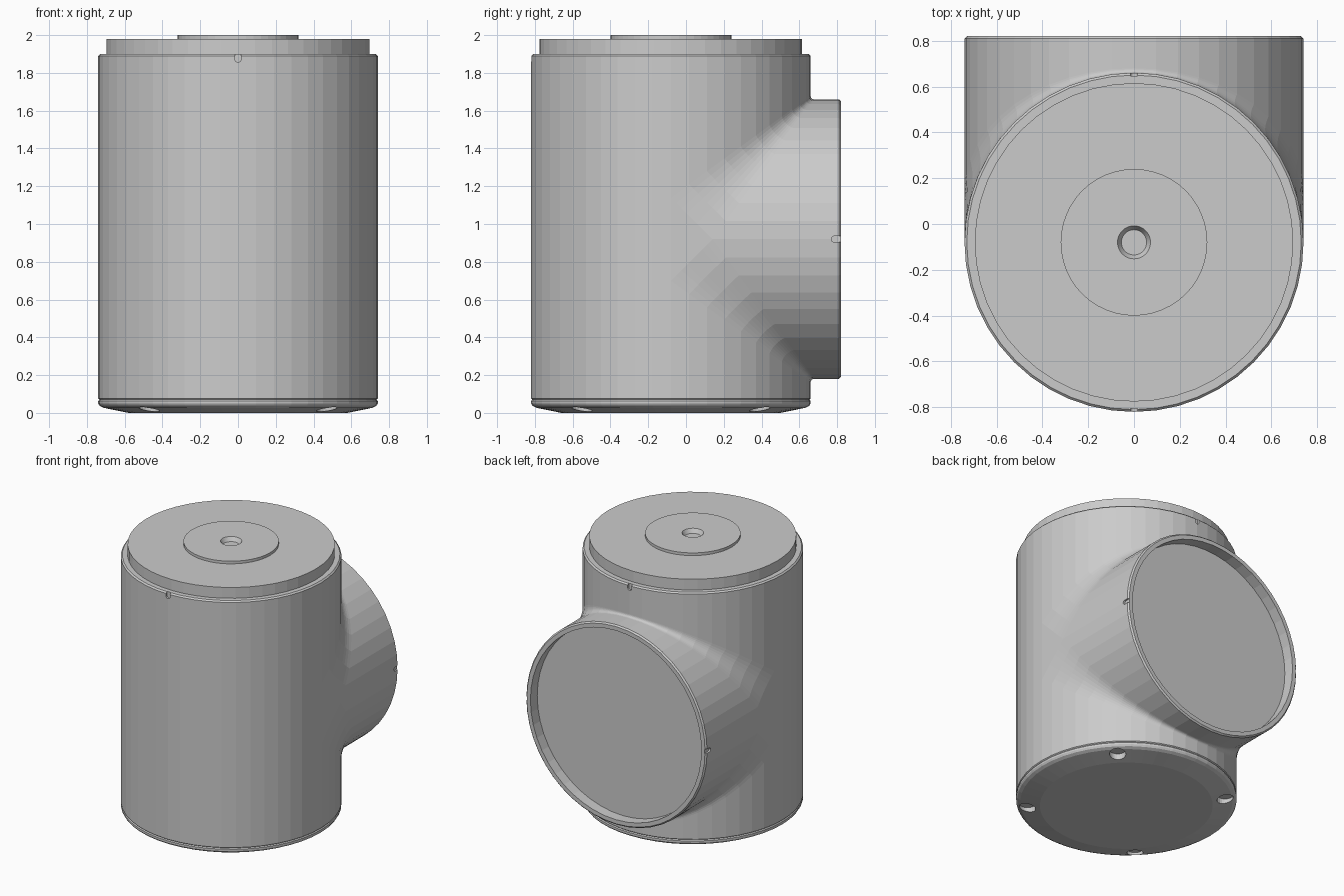
import bpy, bmesh, math
from mathutils import Vector

if "Cube" in bpy.data.objects:
    bpy.data.objects.remove(bpy.data.objects["Cube"])

R, CY, CZ = 0.74, -0.08, 0.92      # pipe radius, main axis y, branch axis z
END = 0.90                         # branch end, measured from the main axis
N = 48

grey = bpy.data.materials.new("light_grey")
grey.diffuse_color = (0.6, 0.6, 0.6, 1)
grey.use_nodes = True
grey.node_tree.nodes["Principled BSDF"].inputs["Base Color"].default_value = grey.diffuse_color


def finish(bm, name, material=grey):
    bmesh.ops.remove_doubles(bm, verts=bm.verts, dist=1e-5)
    bmesh.ops.recalc_face_normals(bm, faces=bm.faces)
    mesh = bpy.data.meshes.new(name)
    bm.to_mesh(mesh)
    bm.free()
    ob = bpy.data.objects.new(name, mesh)
    bpy.context.collection.objects.link(ob)
    if material:
        mesh.materials.append(material)
    return ob


def poly(bm, pts):
    return bm.faces.new([bm.verts.new(p) for p in pts])


def skin(bm, columns):
    """Quads between neighbouring columns of points."""
    for c, d in zip(columns, columns[1:]):
        for i in range(len(c) - 1):
            poly(bm, (c[i], d[i], d[i + 1], c[i + 1]))


def ring(r, z):
    return [Vector((r * math.cos(2 * math.pi * i / N), CY + r * math.sin(2 * math.pi * i / N), z))
            for i in range(N)]


def turned(name, profile, close_start=False, close_end=False):
    bm = bmesh.new()
    rings = [ring(r, z) for r, z in profile]
    skin(bm, [r + r[:1] for r in rings])
    if close_start:
        poly(bm, rings[0])
    if close_end:
        poly(bm, rings[-1])
    return finish(bm, name)


def cut(ob, cutter):
    """Subtract the cutter, then drop the hidden discs where parts meet."""
    cutter.hide_render = True
    mod = ob.modifiers.new("cut", 'BOOLEAN')
    mod.operation, mod.solver, mod.object = 'DIFFERENCE', 'EXACT', cutter
    bpy.context.view_layer.objects.active = ob
    bpy.ops.object.modifier_apply(modifier=mod.name)
    bpy.data.objects.remove(cutter)
    bm = bmesh.new()
    bm.from_mesh(ob.data)
    hidden = []
    for f in bm.faces:
        c = f.calc_center_median()
        if abs(f.normal.z) > 0.99 and math.hypot(c.x, c.y - CY) < 0.1 and c.z > 0.03:
            hidden.append(f)
    bmesh.ops.delete(bm, geom=hidden, context='FACES')
    bm.to_mesh(ob.data)
    bm.free()


# Housing: main pipe blended into a side branch of equal radius
def P(x, y, z):
    return Vector((x, CY + y, CZ + z))


def reach(a):                       # where the blend starts
    return 0.22 + 0.73 * a


def main_pts(t, profile):
    return [Vector((r * math.cos(t), CY + r * math.sin(t), z)) for r, z in profile]


def blend_pts(t, s, steps=8):
    x, a = R * math.cos(t), max(0.0, R * math.sin(t))
    b = reach(a)
    k = a * (b - a) / 2 / (x * x + a * a / 2)
    m = (a + b) / 2 - k * a / 2
    p, c, q = P(x, a, s * b), P(x - k * x, m, s * m), P(x, b, s * a)
    return [p * (1 - u) ** 2 + c * 2 * u * (1 - u) + q * u * u
            for u in (i / steps for i in range(steps + 1))]


LOW = [(R - 0.006, 0.07), (R, 0.076)]
TOP = [(R, 1.89), (R - 0.01, 1.90), (0.695, 1.90)]
RIM = [(R, END - 0.01), (R - 0.01, END), (0.70, END), (0.70, END - 0.08)]
back = [math.pi * i / (N // 2) for i in range(N // 2 + 1)]
front = [math.pi + t for t in back]
b0 = reach(0)

bm = bmesh.new()
skin(bm, [main_pts(t, LOW + [(R, CZ - b0), (R, CZ + b0)] + TOP) for t in front])
skin(bm, [main_pts(t, LOW + [(R, CZ - reach(R * math.sin(t)))]) for t in back])
skin(bm, [main_pts(t, [(R, CZ + reach(R * math.sin(t)))] + TOP) for t in back])
for s in (1, -1):
    skin(bm, [blend_pts(t, s) for t in back])
    skin(bm, [[P(R * math.cos(t), reach(R * math.sin(t)), s * R * math.sin(t))]
              + [P(r * math.cos(t), y, s * r * math.sin(t)) for r, y in RIM] for t in back])
for t in (0, math.pi):              # flat cheeks between the blends
    poly(bm, blend_pts(t, 1) + blend_pts(t, -1)[-2::-1])
poly(bm, [P(0.70 * math.cos(t), END - 0.08, 0.70 * math.sin(t))
          for t in back[:-1] + front[:-1]])
poly(bm, ring(*LOW[0]))
poly(bm, ring(*TOP[-1]))
housing = finish(bm, "housing")

# Alignment notches: round-ended slots on both rims
bm = bmesh.new()


def slot(centre, out, up, w=0.016, depth=0.014):
    centre, out, up = Vector(centre), Vector(out), Vector(up)
    side = out.cross(up)
    pts = [centre + side * w * math.cos(t) - up * w * math.sin(t)
           for t in (math.pi * i / 8 for i in range(9))]
    pts += [centre - side * w + up * 0.08, centre + side * w + up * 0.08]
    inner = [p - out * depth for p in pts]
    outer = [p + out * 0.05 for p in pts]
    poly(bm, inner)
    poly(bm, outer)
    skin(bm, [inner + inner[:1], outer + outer[:1]])


for s in (1, -1):
    slot((0, CY + s * R, 1.872), (0, s, 0), (0, 0, 1))
    slot((s * R, 0.785, CZ), (s, 0, 0), (0, 1, 0))
cut(housing, finish(bm, "notch_cutter", None))

# Bottom cap: shallow cone with four screw holes
cap = turned("bottom_cap", [(0.58, 0), (0.712, 0.027), (0.733, 0.038), (0.74, 0.05),
                            (0.74, 0.063), (R - 0.006, 0.07)], True, True)
bm = bmesh.new()
for i in range(4):
    t = math.pi / 4 + i * math.pi / 2
    made = bmesh.ops.create_cone(bm, cap_ends=True, segments=20, radius1=0.055,
                                 radius2=0.055, depth=0.15)
    bmesh.ops.translate(bm, verts=made["verts"],
                        vec=(0.665 * math.cos(t), CY + 0.665 * math.sin(t), -0.025))
cut(cap, finish(bm, "screw_hole_cutter", None))

# Top plug with raised boss and centre hole
turned("top_plug", [(0.695, 1.90), (0.695, 1.98), (0.32, 1.98), (0.32, 2.0),
                    (0.072, 2.0), (0.055, 1.97)], close_end=True)
